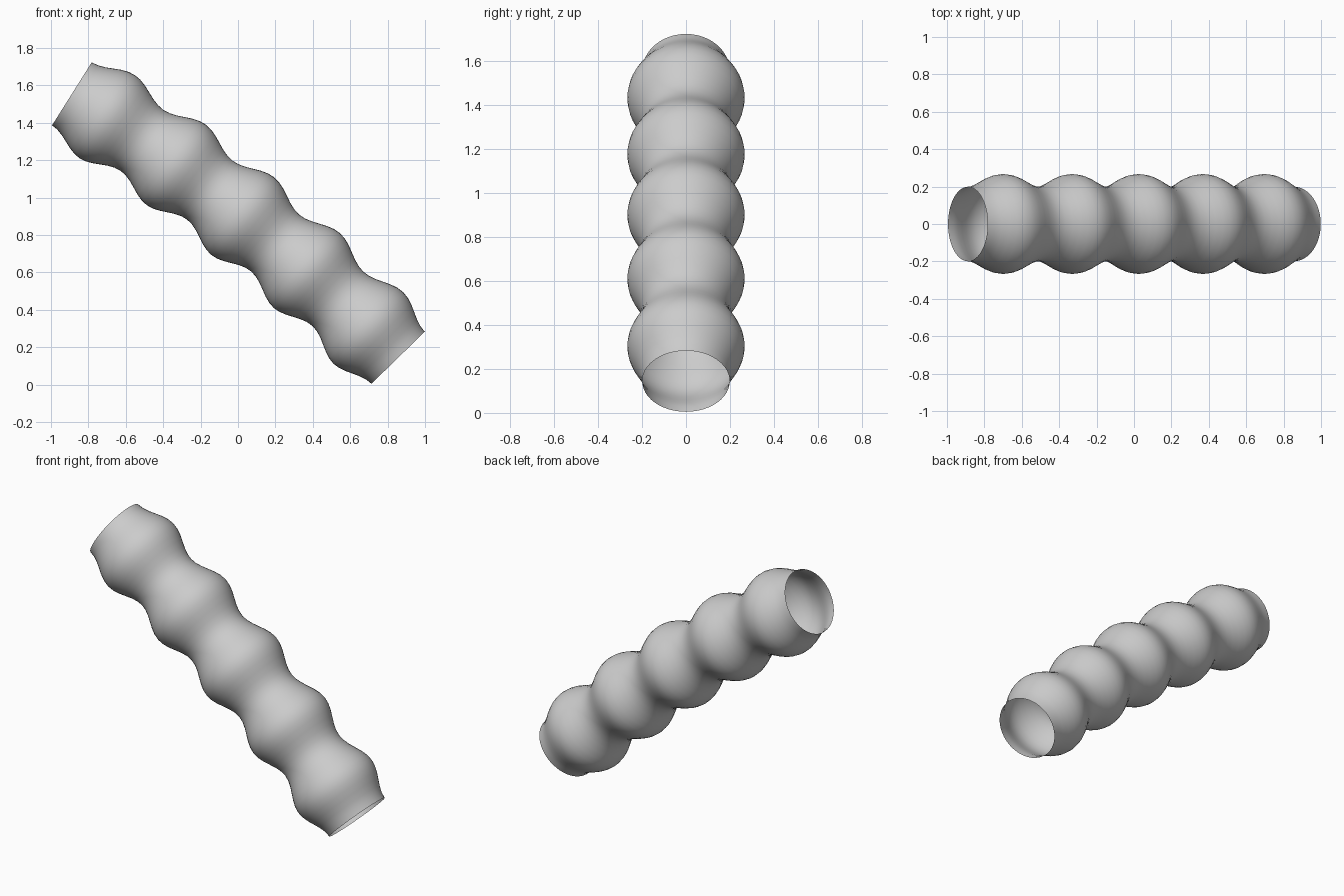
import bpy, bmesh, math

if "Cube" in bpy.data.objects:
    bpy.data.objects.remove(bpy.data.objects["Cube"])

START, END = (-0.888, 1.555), (0.856, 0.144)   # end centres in the xz plane
SWEEP = math.radians(13.5)                      # gentle bend of the centre line
BULGES, PER_BULGE, SIDES = 5, 12, 48
NECK_R, BULGE_R = 0.199, 0.267

dx, dz = END[0] - START[0], END[1] - START[1]
chord, heading = math.hypot(dx, dz), math.atan2(dz, dx)
arc_r = chord / (2 * math.sin(SWEEP / 2))
# centre of the arc lies below the chord
cx = (START[0] + END[0]) / 2 + arc_r * math.cos(SWEEP / 2) * math.sin(heading)
cz = (START[1] + END[1]) / 2 - arc_r * math.cos(SWEEP / 2) * math.cos(heading)

# bulging hose: rings swept along the arc, open at both ends
bm = bmesh.new()
rings = []
steps = BULGES * PER_BULGE
for i in range(steps + 1):
    t = i / steps
    a = heading + math.pi / 2 + SWEEP * (0.5 - t)
    nx, nz = math.cos(a), math.sin(a)
    r = NECK_R + (BULGE_R - NECK_R) * (1 - math.cos(2 * math.pi * BULGES * t)) / 2
    ring = []
    for j in range(SIDES):
        b = 2 * math.pi * j / SIDES
        d = arc_r + r * math.cos(b)
        ring.append(bm.verts.new((cx + nx * d, r * math.sin(b), cz + nz * d)))
    rings.append(ring)
for p, q in zip(rings, rings[1:]):
    for j in range(SIDES):
        k = (j + 1) % SIDES
        bm.faces.new((p[j], p[k], q[k], q[j]))
bmesh.ops.recalc_face_normals(bm, faces=bm.faces)
for f in bm.faces:
    f.smooth = True
mesh = bpy.data.meshes.new("bulging_hose")
bm.to_mesh(mesh)
bm.free()
bpy.context.collection.objects.link(bpy.data.objects.new("bulging_hose", mesh))
